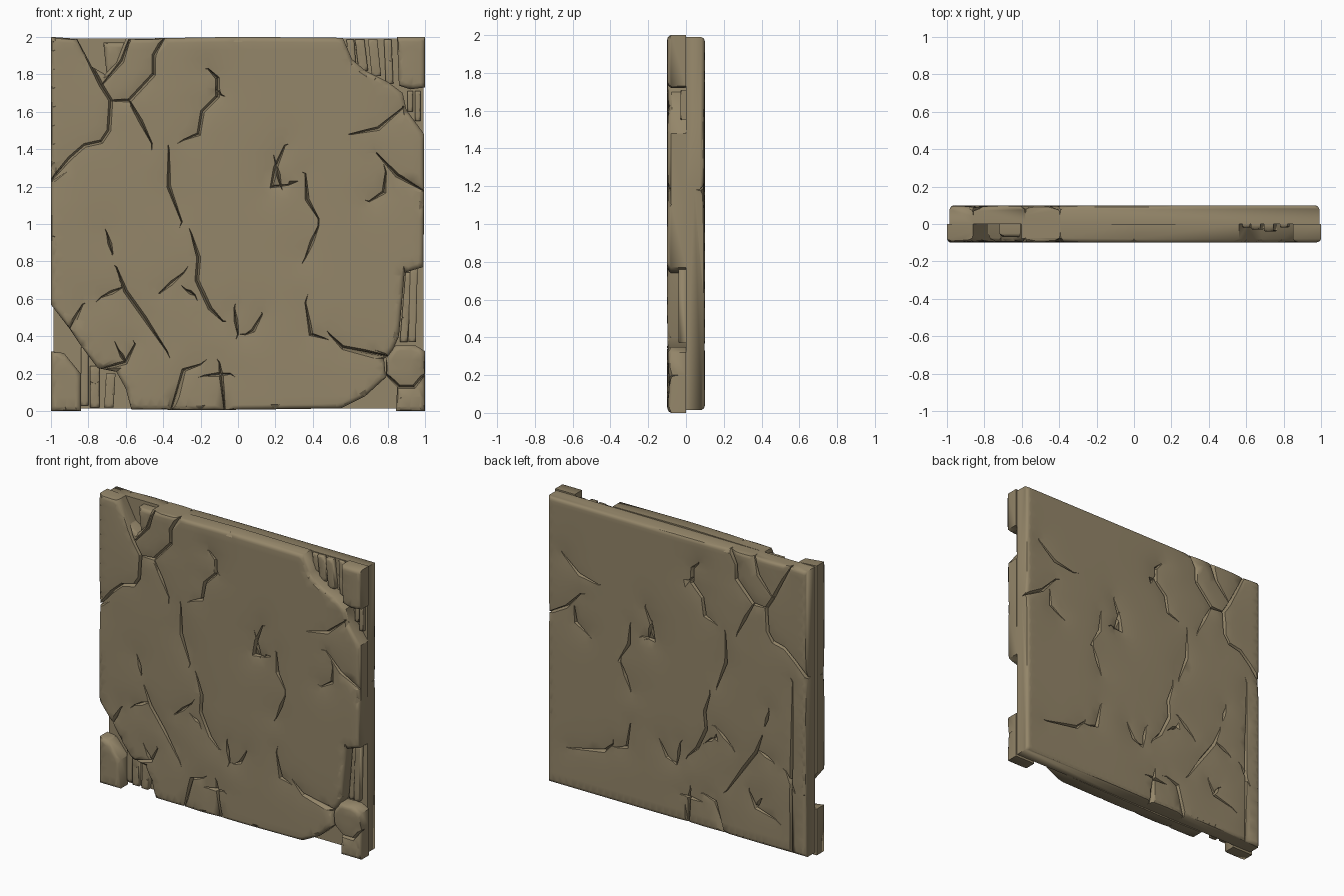
import bpy, bmesh, math
from mathutils import Vector, noise
from mathutils.geometry import delaunay_2d_cdt, intersect_point_line

if "Cube" in bpy.data.objects:
    bpy.data.objects.remove(bpy.data.objects["Cube"])

stone = bpy.data.materials.new("tan_stone")
stone.diffuse_color = (0.296, 0.238, 0.142, 1)
stone.use_nodes = True
stone.node_tree.nodes["Principled BSDF"].inputs["Base Color"].default_value = stone.diffuse_color

# Crack paths as (x, z) points, shared by both faces of the wall
cracks_upper = [
    [(-.86, 1.99), (-.73, 1.74), (-.68, 1.66), (-.69, 1.5), (-.73, 1.44),
     (-.82, 1.42), (-.9, 1.35), (-1.01, 1.22)],
    [(-.68, 1.66), (-.58, 1.66), (-.45, 1.8), (-.45, 1.9), (-.39, 2.0)],
    [(-.73, 1.74), (-.62, 1.87), (-.58, 1.99)],
    [(-.58, 1.66), (-.52, 1.55), (-.46, 1.43)],
    [(-.16, 1.83), (-.11, 1.78), (-.11, 1.68), (-.19, 1.6), (-.21, 1.48), (-.29, 1.45)],
    [(-.12, 1.72), (-.09, 1.69)],
    [(-.37, 1.4), (-.37, 1.2), (-.3, 1.01)],
    [(.6, 1.48), (.75, 1.51), (.88, 1.62)],
    [(.74, 1.38), (.85, 1.26), (.99, 1.18)],
    [(.79, 1.28), (.78, 1.17), (.7, 1.12)],
]
cracks_middle = [
    [(.25, 1.42), (.2, 1.3), (.18, 1.2), (.27, 1.21)],
    [(.2, 1.33), (.23, 1.2)],
    [(.36, 1.27), (.37, 1.13), (.43, 1.03)],
    [(.43, .99), (.36, .82)],
    [(-.7, .95), (-.67, .84)],
    [(-.65, .77), (-.6, .64), (-.5, .5), (-.38, .32)],
    [(-.73, .61), (-.62, .66)],
    [(-.25, .95), (-.21, .82), (-.22, .7), (-.15, .55), (-.08, .48)],
    [(-.42, .63), (-.29, .74)],
]
cracks_lower = [
    [(-.02, .55), (0, .41)],
    [(.04, .41), (.08, .43), (.13, .52)],
    [(.36, .58), (.39, .41), (.46, .39)],
    [(.49, .41), (.56, .34), (.82, .29)],
    [(-.36, .0), (-.29, .22), (-.2, .25)],
    [(-.1, .26), (-.09, .19), (-.07, .0)],
    [(-.18, .19), (-.04, .2)],
    [(-.9, .44), (-.83, .57)],
    [(-.75, .22), (-.6, .26), (-.55, .36)],
    [(-.6, .26), (-.64, .33)],
    [(-.28, .65), (-.23, .62)],
]
cracks = cracks_upper + cracks_middle + cracks_lower


def inside(p, poly):
    hit = False
    for a, b in zip(poly, poly[1:] + poly[:1]):
        if (a.y > p.y) != (b.y > p.y) and p.x < (b.x - a.x) * (p.y - a.y) / (b.y - a.y) + a.x:
            hit = not hit
    return hit


def seg_dist(p, a, b):
    d = b - a
    t = max(0, min(1, (p - a).dot(d) / max(d.length_squared, 1e-9)))
    return (p - a - d * t).length, t


def plate(name, outline, depth, side=-1, paths=(), step=0.05, width=0.011,
          groove=0.03, round_r=0.025, rough=0.008):
    """Slab from y = 0 outwards: rounded rim, uneven face, V-shaped cracks."""
    outline = [Vector(p) for p in outline]
    pts, edges, segs = [], [], []

    def line(vs, closed=False):
        n = len(pts)
        pts.extend(vs)
        edges.extend((n + i, n + i + 1) for i in range(len(vs) - 1))
        if closed:
            edges.append((n + len(vs) - 1, n))

    line(outline, True)
    # rings of points inside the rim
    for a, b in zip(outline, outline[1:] + outline[:1]):
        d = b - a
        n = Vector((-d.y, d.x)).normalized()
        count = max(1, round(d.length / 0.05))
        for i in range(count):
            for off in (0.25, 0.6, 1.05):
                for s in (-1, 1):
                    q = a + d * (i + 0.5) / count + n * s * off * round_r
                    if inside(q, outline):
                        pts.append(q)
    # centre line and two banks of every crack
    for path in paths:
        path = [Vector(p) for p in path]
        last = len(path) - 1
        w = [0.25 * width if i in (0, last) else width for i in range(last + 1)]
        if last == 1:
            path.insert(1, (path[0] + path[1]) / 2)
            w.insert(1, width)
            last = 2
        left, right = [], []
        for i, p in enumerate(path):
            t = (path[min(i + 1, last)] - path[max(i - 1, 0)]).normalized()
            n = Vector((-t.y, t.x)) * w[i]
            left.append(p + n)
            right.append(p - n)
        line(path)
        line(left)
        line(right)
        segs += [(path[i], path[i + 1], w[i], w[i + 1]) for i in range(last)]
    # loose points over the face
    xs, zs = [p.x for p in outline], [p.y for p in outline]
    for i in range(int((max(xs) - min(xs)) / step)):
        for j in range(int((max(zs) - min(zs)) / step)):
            q = Vector((min(xs) + (i + 0.5 + 0.25 * (j % 2)) * step, min(zs) + (j + 0.5) * step))
            if inside(q, outline):
                pts.append(q)

    verts, _, faces, *_ = delaunay_2d_cdt(pts, edges, [], 0, 1e-5)
    rim = list(zip(outline, outline[1:] + outline[:1]))

    def face_y(p):
        edge = min(seg_dist(p, a, b)[0] for a, b in rim)
        drop = 0
        if edge < round_r:
            k = 1 - edge / round_r
            drop = round_r * (1 - math.sqrt(max(0, 1 - k * k * 0.95)))
        near, ratio = 9, 1
        for a, b, wa, wb in segs:
            d, t = seg_dist(p, a, b)
            near = min(near, d)
            ratio = min(ratio, d / (wa + (wb - wa) * t))
        drop += groove * (1 - ratio)
        n = noise.noise(Vector((p.x * 3, p.y * 3, 5)))
        drop += rough * math.exp(-near / 0.08) * (0.8 + 1.2 * n) if near < 1 else 0
        return side * (depth - max(0, min(drop, depth * 0.8)))

    bm = bmesh.new()
    made = {}
    for f in faces:
        if not inside(sum((verts[i] for i in f), Vector((0, 0))) / len(f), outline):
            continue
        for i in f:
            if i not in made:
                p = verts[i]
                made[i] = bm.verts.new((p.x, face_y(p), p.y))
        bm.faces.new([made[i] for i in f])
    # side walls and flat inner face
    border = [e for e in bm.edges if e.is_boundary]
    new = bmesh.ops.extrude_edge_only(bm, edges=border)["geom"]
    for v in new:
        if isinstance(v, bmesh.types.BMVert):
            v.co.y = 0
    bmesh.ops.holes_fill(bm, edges=[e for e in bm.edges if e.is_boundary], sides=0)
    bmesh.ops.recalc_face_normals(bm, faces=bm.faces)
    me = bpy.data.meshes.new(name)
    bm.to_mesh(me)
    bm.free()
    me.materials.append(stone)
    ob = bpy.data.objects.new(name, me)
    bpy.context.collection.objects.link(ob)
    bpy.context.view_layer.objects.active = ob
    ob.select_set(True)
    bpy.ops.object.shade_smooth_by_angle(angle=math.radians(32))
    ob.select_set(False)
    return ob


# Back half: full rectangle with the same cracks plus a long side seam
plate("back_slab", [(-.985, .015), (.99, .015), (.99, 1.99), (-.985, 1.99)], 0.1, 1,
      cracks + [[(-.87, .02), (-.87, .6), (-.88, 1.2)]])

# Front half with broken-out notches round its edge
plate("front_slab", [
    (-.57, .01), (-.2, .005), (.2, .01), (.55, .015), (.68, .08), (.79, .18), (.78, .28), (.82, .31),
    (.86, .4), (.89, .74), (.99, .77), (.995, 1.1), (.995, 1.48), (.9, 1.61),
    (.88, 1.7), (.8, 1.76), (.68, 1.82), (.61, 1.88), (.56, 1.995),
    (0, 2.0), (-.6, 1.99), (-.65, 1.86), (-.71, 1.8), (-.78, 1.84), (-.86, 1.99),
    (-1, 2.0), (-1, 1.3), (-1, .57), (-.9, .44), (-.84, .35), (-.75, .23), (-.65, .21), (-.6, .12),
], 0.1, -1, cracks)

# Loose corner blocks
plate("lower_left_block", [(-1, 0), (-.84, 0), (-.84, .2), (-.93, .31), (-1, .32)], 0.098)
plate("lower_right_block", [(.845, 0), (1, 0), (1, .32), (.95, .35), (.84, .35), (.79, .28),
                            (.79, .19), (.85, .13)], 0.098, -1,
      [[(.79, .2), (.86, .13), (.94, .13), (1.0, .2)]])
plate("upper_right_block", [(.86, 1.74), (.92, 1.72), (1, 1.73), (1, 2), (.85, 2)], 0.098)

# Splintered slats left standing inside the notches: x, width, bottom, top, lean
slats = [(-.82, .04, .03, .34, 0), (-.765, .05, .02, .24, 0), (-.69, .05, .02, .2, .01),
         (.61, .04, 1.86, 1.985, -.01), (.67, .05, 1.82, 1.985, -.02), (.74, .05, 1.79, 1.985, -.02),
         (.81, .04, 1.75, 1.985, -.01), (.885, .04, .37, .74, .03), (.93, .04, .37, .76, .01),
         (.92, .03, 1.6, 1.71, 0), (.96, .03, 1.55, 1.71, 0)]
for i, (x, w, lo, hi, lean) in enumerate(slats):
    plate(f"slat_{i + 1}", [(x - w / 2, lo), (x + w / 2, lo), (x + w / 2 + lean, hi), (x - w / 2 + lean, hi)],
          0.02 + 0.01 * (i % 3), round_r=0.008, rough=0)
# Chunk of stone sunk into the upper left notch
plate("sunken_chunk", [(-.7, 1.78), (-.62, 1.84), (-.59, 1.97), (-.72, 1.97)], 0.07)
